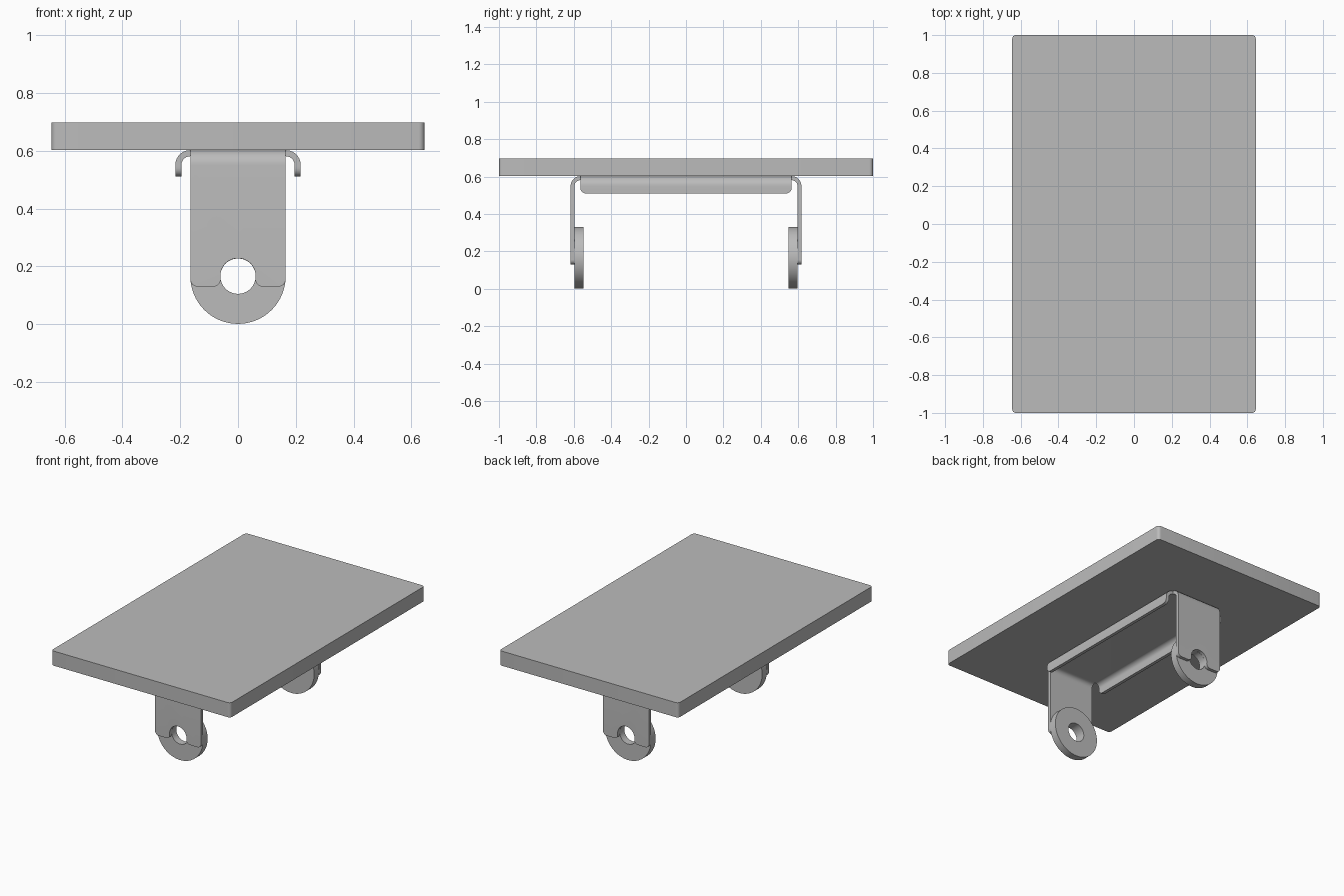
import bpy, bmesh
from math import sin, cos, pi, radians, atan2, sqrt
from mathutils import Matrix

if "Cube" in bpy.data.objects:
    bpy.data.objects.remove(bpy.data.objects["Cube"])

metal = bpy.data.materials.new("grey metal")
metal.use_nodes = True
GREY = (0.5, 0.5, 0.5, 1)
metal.diffuse_color = GREY
metal.node_tree.nodes["Principled BSDF"].inputs["Base Color"].default_value = GREY

SHEET = 0.021               # sheet metal thickness
HALF_X, HALF_Y = 0.165, 0.565  # flat web of the bracket
BEND = 0.052                # outer bend radius
TOP = 0.602                 # underside of the plate
HOLE_Z, HOLE_R = 0.167, 0.061


def arc(cx, cz, r, start, end, n):
    steps = [radians(start + (end - start) * i / n) for i in range(n + 1)]
    return [(cx + r * cos(a), cz + r * sin(a)) for a in steps]


def finish(name, bm, thickness=0):
    mesh = bpy.data.meshes.new(name)
    bm.to_mesh(mesh)
    bm.free()
    mesh.materials.append(metal)
    obj = bpy.data.objects.new(name, mesh)
    bpy.context.collection.objects.link(obj)
    bpy.ops.object.select_all(action='DESELECT')
    obj.select_set(True)
    bpy.context.view_layer.objects.active = obj
    if thickness:
        mod = obj.modifiers.new("sheet", 'SOLIDIFY')
        mod.thickness, mod.offset = thickness, -1
        mod.use_even_offset = True
        bpy.ops.object.modifier_apply(modifier=mod.name)
    bpy.ops.object.shade_smooth_by_angle(angle=radians(30))
    return obj


# Top plate with rounded vertical corners
bm = bmesh.new()
bmesh.ops.create_cube(bm, size=1, matrix=Matrix.Translation((0, 0, (TOP + 0.697) / 2))
                      @ Matrix.Diagonal((1.29, 2, 0.697 - TOP, 1)))
upright = [e for e in bm.edges if abs(e.verts[0].co.z - e.verts[1].co.z) > 0.01]
bmesh.ops.bevel(bm, geom=upright, offset=0.02, segments=6, affect='EDGES', profile=0.5)
finish("top_plate", bm)


# Bracket: one flat web with four folded flanges
def add_flange(bm, half, reach, outline, place):
    """Fold down from the web edge, then a flat face ending in the outline."""
    rows = []
    for out, z in arc(reach, TOP - BEND, BEND, 90, 0, 10):
        rows.append([bm.verts.new(place(u, out, z)) for u in (-half, half)])
    for a, b in zip(rows, rows[1:]):
        bm.faces.new((a[0], a[1], b[1], b[0]))
    lower = [bm.verts.new(place(u, reach + BEND, z)) for u, z in outline]
    bm.faces.new([rows[-1][1], rows[-1][0]] + lower)


def mirrored(points):
    return points + [(-u, z) for u, z in reversed(points)]


# Lip outline: straight bottom with rounded corners
lip = mirrored(arc(-HALF_Y + 0.03, 0.54, 0.03, 180, 270, 6))

# Leg outline: rounded corners and a rounded opening round the hole
fillet, bottom = 0.025, 0.13
rise = HOLE_Z - bottom - fillet
run = sqrt((HOLE_R + fillet) ** 2 - rise ** 2)
tilt = atan2(rise, run) * 180 / pi
leg = mirrored(arc(-HALF_X + fillet, bottom + fillet, fillet, 180, 270, 6)
               + arc(-run, bottom + fillet, fillet, 270, 360 + tilt, 8)
               + arc(0, HOLE_Z, HOLE_R, 180 + tilt, 90, 16)[1:-1]
               + [(-0.0001, HOLE_Z + HOLE_R)])

bm = bmesh.new()
corners = [(-1, -1), (1, -1), (1, 1), (-1, 1)]
bm.faces.new([bm.verts.new((sx * HALF_X, sy * HALF_Y, TOP)) for sx, sy in corners])
for s in (-1, 1):
    add_flange(bm, HALF_Y, HALF_X, lip, lambda u, out, z: (s * out, u, z))
    add_flange(bm, HALF_X, HALF_Y, leg, lambda u, out, z: (u, s * out, z))
bmesh.ops.remove_doubles(bm, verts=bm.verts, dist=0.0005)
bmesh.ops.recalc_face_normals(bm, faces=bm.faces)
web = max(bm.faces, key=lambda f: f.calc_center_median().z)
if web.normal.z < 0:
    bmesh.ops.reverse_faces(bm, faces=bm.faces)
finish("folded_bracket", bm, SHEET)


# Pivot rings on the inner face of each leg
def pivot_ring(name, side):
    inner = HALF_Y + BEND - SHEET
    section = [(HOLE_R, inner), (0.165, inner), (0.165, inner - 0.048), (HOLE_R, inner - 0.048)]
    bm = bmesh.new()
    n = 64
    loops = []
    for i in range(n):
        a = 2 * pi * i / n
        loops.append([bm.verts.new((r * cos(a), side * y, 0.166 + r * sin(a)))
                      for r, y in section])
    for i in range(n):
        a, b = loops[i], loops[(i + 1) % n]
        for j in range(4):
            k = (j + 1) % 4
            bm.faces.new((a[j], a[k], b[k], b[j]))
    bmesh.ops.recalc_face_normals(bm, faces=bm.faces)
    finish(name, bm)


pivot_ring("front_pivot_ring", -1)
pivot_ring("back_pivot_ring", 1)
